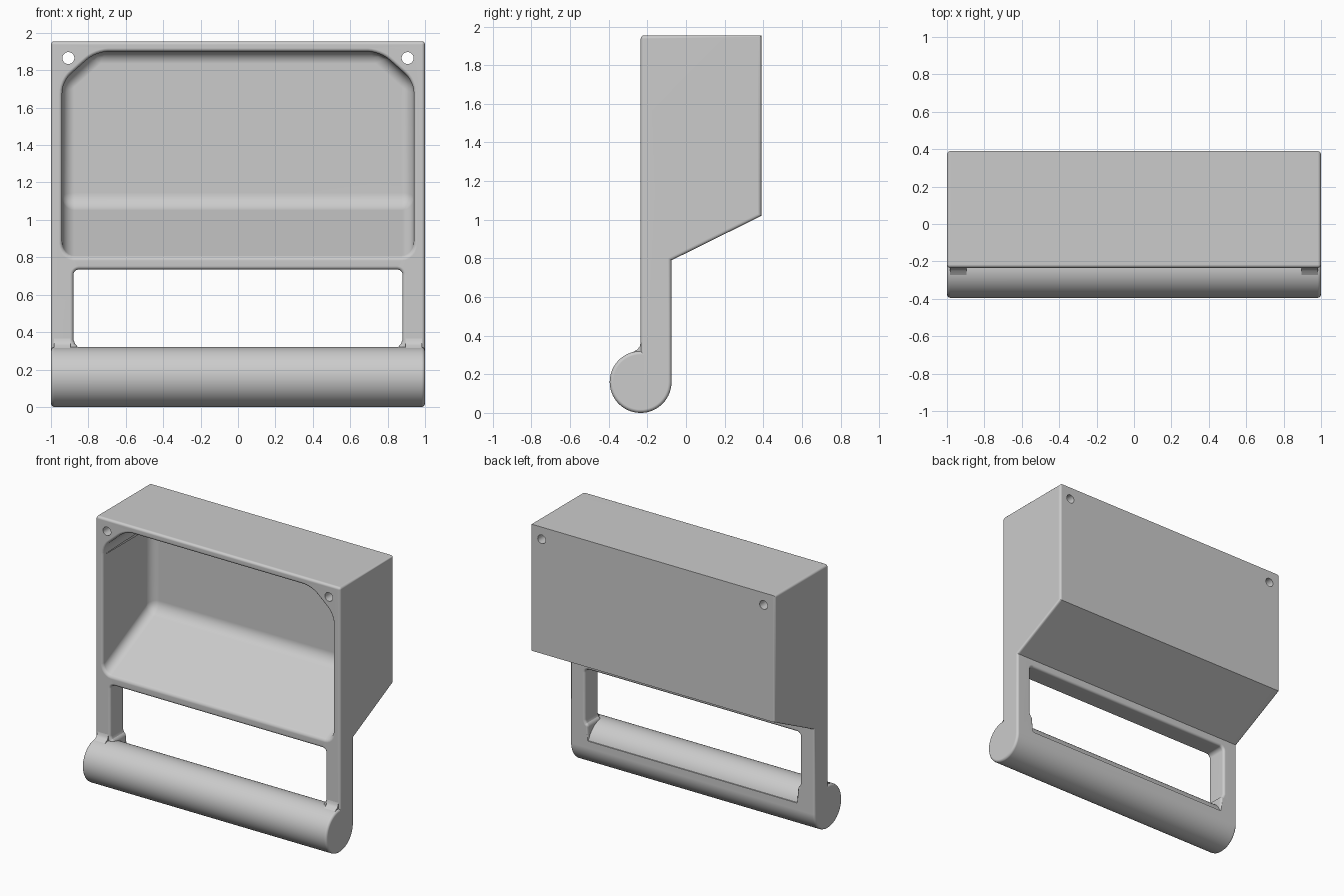
import bpy, bmesh, math
from mathutils import Matrix

cube = bpy.data.objects.get("Cube")
if cube:
    bpy.data.objects.remove(cube, do_unlink=True)

FRONT, BACK, PANEL_BACK = -0.235, 0.39, -0.075
BAR_R = 0.16

grey = bpy.data.materials.new("plain grey")
grey.use_nodes = True
colour = (0.6, 0.6, 0.6, 1)
grey.diffuse_color = colour
grey.node_tree.nodes["Principled BSDF"].inputs["Base Color"].default_value = colour


def finish(bm, name):
    bmesh.ops.recalc_face_normals(bm, faces=bm.faces)
    mesh = bpy.data.meshes.new(name)
    bm.to_mesh(mesh)
    bm.free()
    mesh.materials.append(grey)
    ob = bpy.data.objects.new(name, mesh)
    bpy.context.collection.objects.link(ob)
    return ob


def prism(points, axis, lo, hi):
    """Extrude a (y, z) outline along x, or an (x, z) outline along y."""
    bm = bmesh.new()
    place = (lambda p, d: (d, *p)) if axis == "x" else (lambda p, d: (p[0], d, p[1]))
    a, b = ([bm.verts.new(place(p, d)) for p in points] for d in (lo, hi))
    n = len(points)
    bm.faces.new(a)
    bm.faces.new(b[::-1])
    for i in range(n):
        bm.faces.new((a[i], b[i], b[(i + 1) % n], a[(i + 1) % n]))
    bmesh.ops.recalc_face_normals(bm, faces=bm.faces)
    return bm


def cylinder(radius, depth, sides, rot_axis, centre):
    bm = bmesh.new()
    mat = Matrix.Translation(centre) @ Matrix.Rotation(math.pi / 2, 4, rot_axis)
    bmesh.ops.create_cone(bm, cap_ends=True, segments=sides, radius1=radius,
                          radius2=radius, depth=depth, matrix=mat)
    return bm


def bevel(bm, edges, width, segments):
    bmesh.ops.bevel(bm, geom=edges, offset=width, segments=segments,
                    profile=0.5, affect="EDGES", clamp_overlap=True)


def mirrored(half):
    return half + [(-x, z) for x, z in reversed(half)]


def cut(target, cutter):
    mod = target.modifiers.new("cut", "BOOLEAN")
    mod.operation, mod.solver, mod.object = "DIFFERENCE", "EXACT", cutter
    deps = bpy.context.evaluated_depsgraph_get()
    mesh = bpy.data.meshes.new_from_object(target.evaluated_get(deps))
    target.modifiers.clear()
    target.data = mesh
    bpy.data.objects.remove(cutter, do_unlink=True)


# Scoop body and arms: one side profile across the full width
side = [(FRONT, 1.955), (BACK, 1.955), (BACK, 1.02), (PANEL_BACK, 0.79),
        (PANEL_BACK, 0.16), (FRONT, 0.16)]
body = finish(prism(side, "x", -1, 1), "scoop_and_arms")

# Scoop hollow: clipped upper corners, sloping floor, rounded inside
hollow = prism(mirrored([(0.94, 0.8), (0.94, 1.74), (0.76, 1.9)]), "y", -0.5, 0.33)
for v in hollow.verts:
    if v.co.z < 0.9:
        v.co.z += 0.495 * (v.co.y - FRONT)
bevel(hollow, [e for e in hollow.edges if max(v.co.y for v in e.verts) > 0], 0.065, 6)
cut(body, finish(hollow, "hollow_cutter"))

# Grip opening: rounded at the top, flared where the arms meet the bar
r = 0.03
corner = [(0.88 - r + r * math.cos(a), 0.735 - r + r * math.sin(a))
          for a in (i * math.pi / 12 for i in range(7))]
opening = mirrored([(0.855, 0.21), (0.855, 0.325), (0.87, 0.335), (0.88, 0.36)] + corner)
cut(body, finish(prism(opening, "y", -0.5, 0.3), "opening_cutter"))

# Soften the outer corners, leaving the level rear edges crisp
bm = bmesh.new()
bm.from_mesh(body.data)
bmesh.ops.remove_doubles(bm, verts=bm.verts, dist=0.0002)
soft = []
for e in bm.edges:
    a, b = (v.co for v in e.verts)
    rear = min(a.y, b.y) > BACK - 0.01 and abs(a.z - b.z) < 0.01
    hidden = max(a.z, b.z) < 0.22
    if len(e.link_faces) == 2 and e.is_convex and not rear and not hidden \
            and e.calc_face_angle() > math.radians(35):
        soft.append(e)
bevel(bm, soft, 0.018, 3)
bm.to_mesh(body.data)
bm.free()

# Hanging holes, straight through the upper corners
for s in (-1, 1):
    cut(body, finish(cylinder(0.032, 2, 32, "X", (s * 0.907, 0, 1.865)), "hole_cutter"))

# Grip bar with rounded ends
bm = cylinder(BAR_R, 2, 96, "Y", (0, FRONT, BAR_R))
bevel(bm, [e for e in bm.edges if abs(e.verts[0].co.x - e.verts[1].co.x) < 0.01], 0.018, 3)
bar = finish(bm, "grip_bar")

# Small fillets blending each arm into the front of the bar
fillet = [(FRONT + 0.03, 0.365), (FRONT, 0.365), (-0.239, 0.345), (-0.25, 0.33),
          (-0.275, 0.314), (-0.275, 0.25), (FRONT + 0.03, 0.25)]
parts = [body, bar]
for s, name in ((-1, "right_arm_fillet"), (1, "left_arm_fillet")):
    lo, hi = sorted((s * 0.895, s * 0.985))
    parts.append(finish(prism(fillet, "x", lo, hi), name))

# Smooth shading with crisp edges
bpy.ops.object.select_all(action="DESELECT")
for ob in parts:
    ob.select_set(True)
bpy.context.view_layer.objects.active = body
bpy.ops.object.shade_smooth_by_angle(angle=math.radians(35))
for ob in parts:
    mod = ob.modifiers.new("even_shading", "WEIGHTED_NORMAL")
    mod.keep_sharp = True
